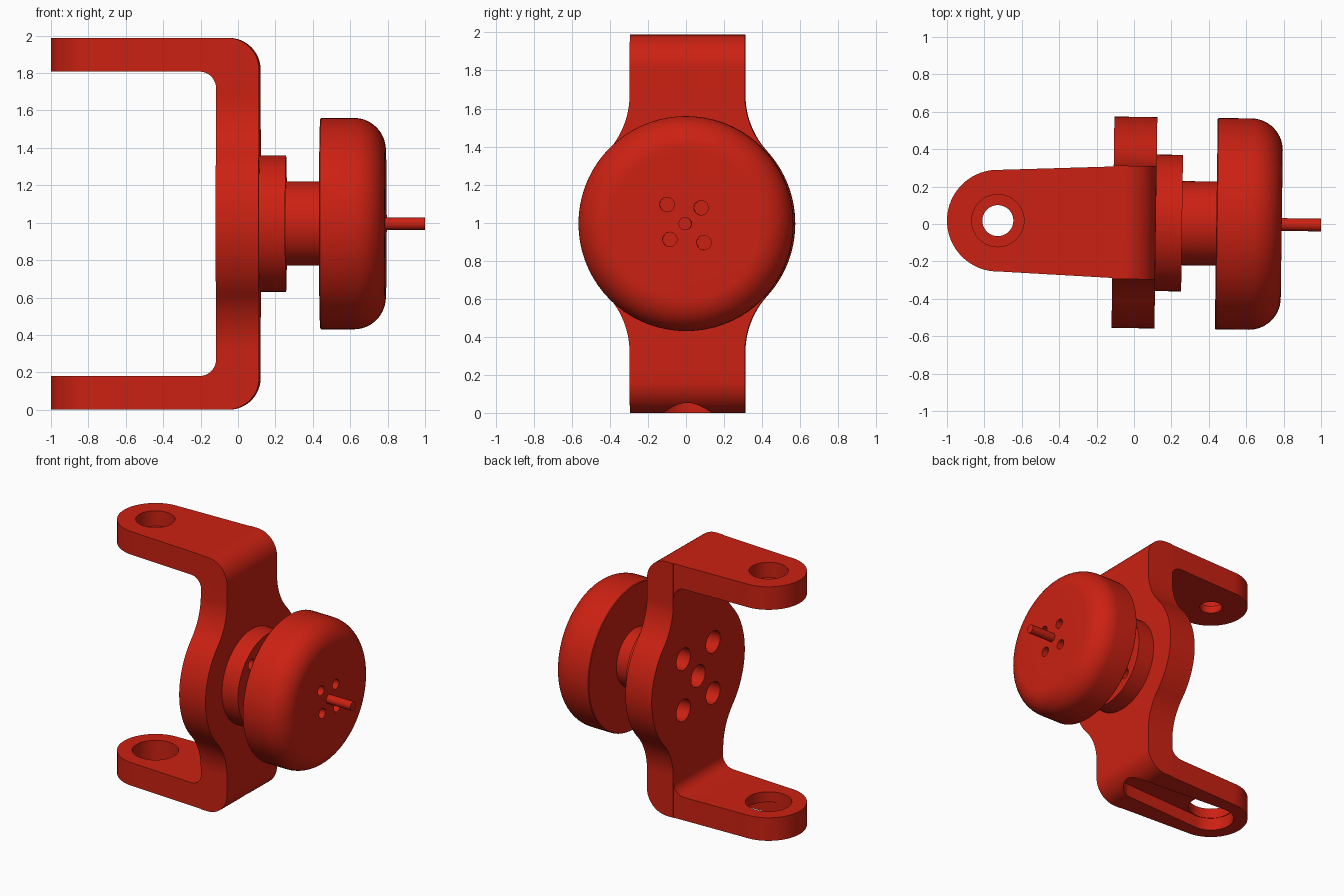
import bpy, bmesh
from math import sin, cos, pi, radians, sqrt, atan2

if "Cube" in bpy.data.objects:
    bpy.data.objects.remove(bpy.data.objects["Cube"])

ZC = 0.995      # height of the motor axis
TOP = 1.988

red = bpy.data.materials.new("red")
red.diffuse_color = (0.6, 0.015, 0.006, 1)
red.use_nodes = True
red.node_tree.nodes["Principled BSDF"].inputs["Base Color"].default_value = red.diffuse_color


def arc(cx, cy, r, a0, a1, n=12):
    return [(cx + r * cos(radians(a0 + (a1 - a0) * i / n)),
             cy + r * sin(radians(a0 + (a1 - a0) * i / n))) for i in range(n + 1)]


def circle(cx, cy, r, n=40):
    return arc(cx, cy, r, 0, 360, n)[:-1]


def make(name, bm):
    bmesh.ops.recalc_face_normals(bm, faces=bm.faces[:])
    me = bpy.data.meshes.new(name)
    bm.to_mesh(me)
    bm.free()
    ob = bpy.data.objects.new(name, me)
    me.materials.append(red)
    bpy.context.collection.objects.link(ob)
    return ob


def prism(name, pts, axis, lo, hi):
    """Extrude a 2D outline along the given axis."""
    place = {"x": lambda a, b, h: (h, a, b), "y": lambda a, b, h: (a, h, b),
             "z": lambda a, b, h: (a, b, h)}[axis]
    bm = bmesh.new()
    low = [bm.verts.new(place(a, b, lo)) for a, b in pts]
    high = [bm.verts.new(place(a, b, hi)) for a, b in pts]
    bm.faces.new(low)
    bm.faces.new(high)
    n = len(pts)
    for i in range(n):
        j = (i + 1) % n
        bm.faces.new((low[i], low[j], high[j], high[i]))
    return make(name, bm)


def lathe(name, profile, n=72):
    """Turn an (x, radius) profile around the motor axis."""
    bm = bmesh.new()
    rings = [[bm.verts.new((x, y, z)) for y, z in circle(0, ZC, r, n)] for x, r in profile]
    for p, q in zip(rings, rings[1:]):
        for i in range(n):
            j = (i + 1) % n
            bm.faces.new((p[i], p[j], q[j], q[i]))
    bm.faces.new(rings[0])
    bm.faces.new(rings[-1])
    return make(name, bm)


def boolean(ob, tool, op="DIFFERENCE"):
    mod = ob.modifiers.new("cut", "BOOLEAN")
    mod.operation, mod.object, mod.solver = op, tool, "EXACT"
    bpy.context.view_layer.objects.active = ob
    bpy.ops.object.modifier_apply(modifier=mod.name)
    bpy.data.objects.remove(tool, do_unlink=True)


# Bracket: C-shaped side profile
X0, X1, T = -0.113, 0.117, 0.18
R, r = 0.17, 0.09
side = ([(-1.1, 0)] + arc(X1 - R, R, R, -90, 0) + arc(X1 - R, TOP - R, R, 0, 90)
        + [(-1.1, TOP), (-1.1, TOP - T)]
        + arc(X0 - r, TOP - T - r, r, 90, 0) + arc(X0 - r, T + r, r, 0, -90) + [(-1.1, T)])
bracket = prism("bracket", side, "y", -0.7, 0.7)

# Plate outline: round centre blended into straight ends
W, D, F = 0.303, 0.565, 0.44
dz = sqrt((D + F) ** 2 - (W + F) ** 2)
a = atan2(dz, W + F) * 180 / pi
right = ([(W, -0.1)] + arc(W + F, ZC - dz, F, 180, 180 - a)
         + arc(0, ZC, D, -a, a, 32) + arc(W + F, ZC + dz, F, 180 + a, 180) + [(W, 2.1)])
outline = right + [(-y, z) for y, z in reversed(right)]
boolean(bracket, prism("plate_cutter", outline, "x", -1.5, 0.5), "INTERSECT")

# Plan outline: tapered arms with round ends
plan = ([(0.3, -0.7), (0.3, 0.7), (X0 + 0.0005, 0.7), (X0 + 0.0005, 0.298)]
        + arc(-0.728, 0, 0.272, 88, 272, 32) + [(X0 + 0.0005, -0.298), (X0 + 0.0005, -0.7)])
boolean(bracket, prism("plan_cutter", plan, "z", -0.3, 2.3), "INTERSECT")

# Arm holes: stepped bore on top, wide bore and cable channel below
HX = -0.728
boolean(bracket, prism("cutter", circle(HX, 0, 0.14), "z", TOP - 0.12, 2.2))
boolean(bracket, prism("cutter", circle(HX, 0, 0.083), "z", 1.6, 2.1))
boolean(bracket, prism("cutter", circle(HX, 0, 0.165), "z", -0.2, 0.4))
channel = arc(HX, 0, 0.169, 90, 270, 20) + arc(-0.06, 0, 0.13, -90, 90, 20)
boolean(bracket, prism("cutter", channel, "z", -0.2, 0.1))

# Plate holes: centre and four screw holes
for y, z in [(0, 0), (0.18, 0.2), (-0.18, 0.2), (0.18, -0.2), (-0.18, -0.2)]:
    boolean(bracket, prism("cutter", circle(y, ZC + z, 0.085, 32), "x", -0.3, 0.3))

# Motor base with neck
base = lathe("motor_base", [(X1 - 0.004, 0.365), (0.257, 0.365), (0.257, 0.225), (0.46, 0.225)])
for sy in (-1, 1):
    for sz in (-1, 1):
        boolean(base, prism("cutter", circle(sy * 0.2, ZC + sz * 0.2, 0.04, 20), "x", 0.18, 0.3))

# Motor bell with rounded rim and four threaded holes
bell = lathe("motor_bell", [(0.44, 0.56), (0.445, 0.565)] + arc(0.62, 0.395, 0.17, 90, 0, 14))
for y, z in [(-0.097, 0.1), (0.082, 0.083), (-0.082, -0.083), (0.097, -0.1)]:
    boolean(bell, prism("cutter", circle(y, ZC + z, 0.038, 24), "x", 0.69, 0.9))

# Shaft
shaft = lathe("motor_shaft", [(0.75, 0.034), (1.0, 0.034)], 32)

# Slight turn about the vertical, smooth shading
for ob in (bracket, base, bell, shaft):
    ob.rotation_euler.z = -0.0137
    ob.location.y = 0.008
    bpy.ops.object.select_all(action="DESELECT")
    ob.select_set(True)
    bpy.context.view_layer.objects.active = ob
    bpy.ops.object.shade_smooth_by_angle(angle=radians(30))
